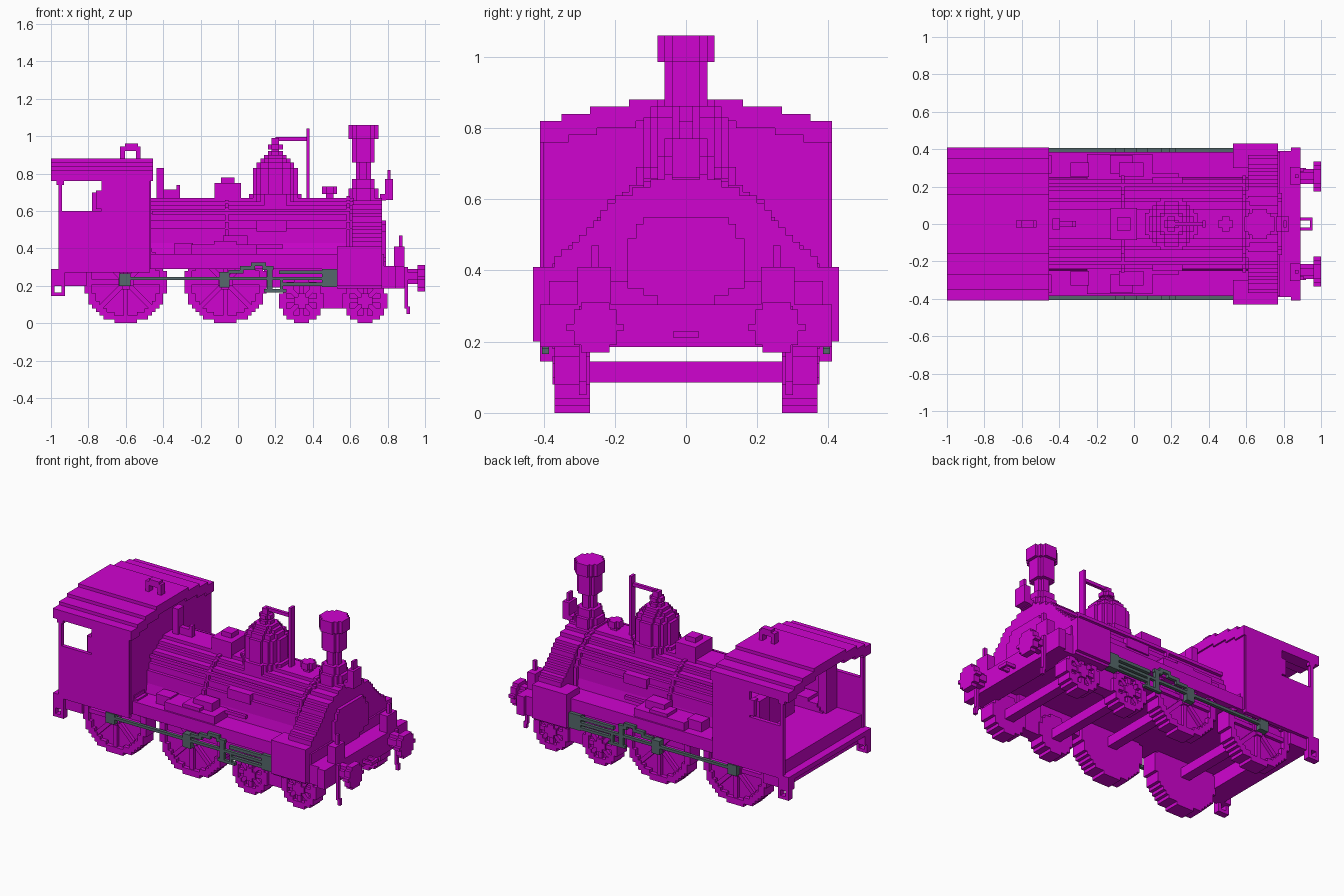
import bpy, bmesh, math

cube = bpy.data.objects.get("Cube")
if cube:
    bpy.data.objects.remove(cube, do_unlink=True)

V = 0.02  # block size of the stepped shapes


def material(name, col):
    m = bpy.data.materials.new(name)
    m.use_nodes = True
    m.diffuse_color = (*col, 1)
    m.node_tree.nodes["Principled BSDF"].inputs["Base Color"].default_value = (*col, 1)
    return m


MAGENTA = material("magenta", (0.63, 0.001, 0.63))
GREY = material("slate grey", (0.09, 0.14, 0.145))


def prism(name, pts, axis, a, b, mat=MAGENTA):
    """Extrude a flat outline from a to b along an axis."""
    place = {"X": lambda u, v, w: (w, u, v), "Y": lambda u, v, w: (u, w, v),
             "Z": lambda u, v, w: (u, v, w)}[axis]
    bm = bmesh.new()
    lo = [bm.verts.new(place(u, v, a)) for u, v in pts]
    hi = [bm.verts.new(place(u, v, b)) for u, v in pts]
    bm.faces.new(lo)
    bm.faces.new(hi)
    n = len(pts)
    for i in range(n):
        bm.faces.new((lo[i], lo[(i + 1) % n], hi[(i + 1) % n], hi[i]))
    bmesh.ops.recalc_face_normals(bm, faces=bm.faces)
    me = bpy.data.meshes.new(name)
    bm.to_mesh(me)
    bm.free()
    me.materials.append(mat)
    ob = bpy.data.objects.new(name, me)
    bpy.context.collection.objects.link(ob)


def box(name, x0, x1, y0, y1, z0, z1, mat=MAGENTA):
    prism(name, [(x0, y0), (x1, y0), (x1, y1), (x0, y1)], "Z", z0, z1, mat)


def pair(name, x0, x1, y0, y1, z0, z1, mat=MAGENTA):
    """The same box on the front (-y) and back (+y) sides."""
    box("front_side_" + name, x0, x1, -y1, -y0, z0, z1, mat)
    box("back_side_" + name, x0, x1, y0, y1, z0, z1, mat)


def stairs(rows, base):
    """Right-hand stepped edge; rows are (half width, top) from the bottom up."""
    pts = []
    for w, top in rows:
        pts += [(w, base), (w, top)]
        base = top
    return pts


def mirrored(half, c=0):
    return [(c + u, v) for u, v in half] + [(c - u, v) for u, v in reversed(half)]


def disc_half(r, cv):
    rows = []
    for i in range(round(2 * r / V)):
        h = -r + (i + 0.5) * V
        rows.append((max(V / 2, round(math.sqrt(r * r - h * h) / V) * V), cv + h + V / 2))
    return stairs(rows, cv - r)


def disc(r, cu, cv):
    return mirrored(disc_half(r, cv), cu)


def turned(name, cx, rows, base):
    """Stack of stepped discs; rows are (radius, top)."""
    for i, (r, top) in enumerate(rows):
        prism(f"{name}_{i + 1}", disc(r, cx, 0), "Z", base, top)
        base = top


# Running board, floor and frame
box("running_board", -0.95, 0.78, -0.385, 0.385, 0.29, 0.37)
box("rear_frame", -0.95, -0.81, -0.39, 0.39, 0.2, 0.3)
box("rear_beam", -1.0, -0.93, -0.41, 0.41, 0.26, 0.29)
box("front_platform", 0.76, 0.89, -0.39, 0.39, 0.185, 0.305)
box("front_beam", 0.84, 0.89, -0.41, 0.41, 0.185, 0.305)
pair("bogie_frame", 0.44, 0.6, 0.28, 0.35, 0.08, 0.29)
pair("valve_hanger", 0.14, 0.46, 0.29, 0.35, 0.19, 0.29)

# Hanging rear steps
for x in (-1.0, -0.945):
    pair("step_leg", x, x + 0.02, 0.37, 0.41, 0.16, 0.27)
pair("step_tread", -1.0, -0.925, 0.37, 0.41, 0.145, 0.165)
pair("step_bracket", -1.0, -0.925, 0.35, 0.41, 0.2, 0.27)

# Cab
pair("cab_lower_side", -0.96, -0.73, 0.385, 0.41, 0.27, 0.6)
pair("cab_side", -0.73, -0.47, 0.385, 0.41, 0.27, 0.8)
pair("cab_window_trim", -0.76, -0.73, 0.37, 0.41, 0.61, 0.71)
pair("cab_post", -0.96, -0.94, 0.385, 0.41, 0.6, 0.78)
pair("cab_post_cap", -0.97, -0.93, 0.385, 0.41, 0.74, 0.78)
pair("cab_locker", -0.78, -0.72, 0.28, 0.385, 0.37, 0.7)
roof = [(0.41, 0.82), (0.35, 0.84), (0.27, 0.86), (0.16, 0.88)]
under = stairs([(w - 0.02, t - 0.06) for w, t in roof], 0.76)
prism("cab_roof", mirrored(stairs(roof, 0.76)) + [(-u, v) for u, v in under] + under[::-1], "X", -1.0, -0.455)
prism("cab_front_wall", mirrored(stairs([(w - 0.01, t - 0.02) for w, t in roof], 0.29)), "X", -0.49, -0.465)
box("boiler_backhead", -0.62, -0.48, -0.19, 0.19, 0.36, 0.6)
for x in (-0.63, -0.545):
    box("roof_whistle_foot", x, x + 0.025, -0.02, 0.02, 0.88, 0.945)
box("roof_whistle_top", -0.605, -0.535, -0.02, 0.02, 0.92, 0.96)

# Boiler with straight lower sides, and bands
for label, r, x0, x1 in (("boiler", 0.25, -0.48, 0.62), ("middle_band", 0.26, -0.07, -0.05),
                         ("front_band", 0.26, 0.58, 0.6)):
    upper = [p for p in disc_half(r, 0.42) if p[1] > 0.42]
    prism(label, mirrored([(r, 0.36)] + upper), "X", x0, x1)
pair("handrail", -0.46, 0.6, 0.2, 0.22, 0.58, 0.6)
pair("splasher", -0.25, 0.1, 0.24, 0.375, 0.36, 0.42)
pair("rear_injector", -0.34, -0.24, 0.25, 0.33, 0.36, 0.43)
pair("middle_injector", -0.08, 0.05, 0.25, 0.33, 0.36, 0.47)
pair("feed_valve", 0.1, 0.26, 0.2, 0.25, 0.49, 0.55)
pair("feed_pipe", 0.05, 0.24, 0.25, 0.27, 0.4, 0.42)

# Smokebox with flared saddle, door and cylinders
saddle = [(0.39, 0.41), (0.37, 0.44), (0.35, 0.46), (0.32, 0.48), (0.3, 0.5), (0.28, 0.52),
          (0.26, 0.54), (0.24, 0.57), (0.22, 0.59), (0.2, 0.61), (0.15, 0.635), (0.1, 0.655), (0.06, 0.67)]
prism("smokebox", mirrored(stairs(saddle, 0.3)), "X", 0.61, 0.77)
prism("smokebox_door", mirrored(stairs([(0.08, 0.33), (0.12, 0.35), (0.165, 0.49), (0.14, 0.53),
                                        (0.12, 0.55)], 0.305)), "X", 0.77, 0.79)
pair("cylinder", 0.53, 0.77, 0.3, 0.43, 0.2, 0.41)
pair("cylinder_foot", 0.53, 0.77, 0.3, 0.41, 0.185, 0.2)

# Chimney, dome and roof fittings
turned("chimney", 0.67, [(0.08, 0.72), (0.06, 0.77), (0.04, 0.86), (0.06, 0.985), (0.08, 1.06)], 0.64)
turned("steam_dome", 0.2, [(0.14, 0.69), (0.12, 0.83), (0.1, 0.86), (0.08, 0.88), (0.06, 0.9),
                           (0.04, 0.92), (0.02, 0.93), (0.04, 0.955), (0.02, 0.99)], 0.62)
box("dome_pipe", 0.2, 0.38, -0.01, 0.01, 0.975, 0.995)
box("dome_pipe_riser", 0.365, 0.382, -0.02, 0.02, 0.65, 1.04)
box("sand_box", -0.125, 0.015, -0.085, 0.085, 0.64, 0.75)
box("sand_box_lid", -0.09, -0.02, -0.035, 0.035, 0.75, 0.78)
box("whistle", -0.435, -0.395, -0.03, 0.03, 0.65, 0.83)
box("whistle_valve", -0.395, -0.31, -0.015, 0.015, 0.65, 0.715)
box("whistle_lever", -0.33, -0.31, -0.015, 0.015, 0.7, 0.74)
turned("safety_valve", 0.49, [(0.02, 0.69), (0.04, 0.73)], 0.65)

# Lamps
box("top_lamp", 0.785, 0.83, -0.04, 0.04, 0.66, 0.77)
box("top_lamp_foot", 0.76, 0.79, -0.04, 0.04, 0.655, 0.69)
box("top_lamp_handle", 0.8, 0.815, -0.02, 0.02, 0.77, 0.82)
pair("lamp", 0.835, 0.89, 0.21, 0.305, 0.305, 0.41)
pair("lamp_handle", 0.86, 0.88, 0.245, 0.265, 0.41, 0.47)

# Buffers, coupling and hoses
for side, y in (("front_side", -0.255), ("back_side", 0.255)):
    prism(side + "_buffer_stem", disc(0.04, y, 0.25), "X", 0.88, 0.96)
    prism(side + "_buffer_head", disc(0.07, y, 0.24), "X", 0.96, 1.0)
pair("coupling_link", 0.89, 0.955, 0.02, 0.035, 0.21, 0.23)
box("coupling_bar", 0.94, 0.955, -0.035, 0.035, 0.21, 0.23)
pair("brake_hose", 0.89, 0.91, 0.28, 0.3, 0.08, 0.3)
pair("brake_hose_end", 0.9, 0.92, 0.28, 0.3, 0.05, 0.09)

# Wheels with stepped rims, spokes and axles
for label, cx, r in (("rear_drive", -0.6, 0.22), ("middle_drive", -0.067, 0.22),
                     ("rear_bogie", 0.34, 0.12), ("front_bogie", 0.68, 0.12)):
    outer, inner = disc_half(r, r), disc_half(r - 0.04, r)
    rim = [(0, 0)] + outer + [(0, 2 * r), (0, 2 * r - 0.04)] + inner[::-1] + [(0, 0.04)]
    for side, s in (("front_side", -1), ("back_side", 1)):
        name = f"{side}_{label}"
        prism(name + "_wheel", disc(r - 0.02, cx, r), "Y", s * 0.27, s * 0.345)
        prism(name + "_rim_left", [(cx + u, v) for u, v in rim], "Y", s * 0.27, s * 0.37)
        prism(name + "_rim_right", [(cx - u, v) for u, v in rim], "Y", s * 0.27, s * 0.37)
        prism(name + "_hub", disc(0.04, cx, r), "Y", s * 0.34, s * 0.375)
        for k in range(4):
            a = k * math.pi / 4
            c, d = math.cos(a), math.sin(a)
            q = r - 0.03
            bar = [(-q, -0.013), (q, -0.013), (q, 0.013), (-q, 0.013)]
            prism(name + "_spoke", [(cx + u * c - v * d, r + u * d + v * c) for u, v in bar],
                  "Y", s * 0.335, s * 0.365)
    box(label + "_axle", cx - 0.03, cx + 0.03, -0.28, 0.28, r - 0.035, r + 0.025)

# Grey side rods and valve gear
G = GREY
pair("rod", -0.6, 0.48, 0.385, 0.405, 0.23, 0.247, G)
pair("rear_crank", -0.635, -0.575, 0.365, 0.407, 0.2, 0.265, G)
pair("middle_crank", -0.1, -0.045, 0.365, 0.407, 0.19, 0.275, G)
for x0, x1, z in ((-0.05, 0.03, 0.265), (0.01, 0.09, 0.285), (0.07, 0.15, 0.305), (0.13, 0.19, 0.285)):
    pair("valve_rod", x0, x1, 0.385, 0.405, z, z + 0.02, G)
pair("valve_link", 0.155, 0.185, 0.385, 0.405, 0.17, 0.3, G)
pair("valve_foot", 0.14, 0.26, 0.385, 0.405, 0.165, 0.182, G)
pair("valve_foot_post", 0.225, 0.24, 0.385, 0.405, 0.18, 0.23, G)
pair("upper_slide_bar", 0.22, 0.48, 0.385, 0.405, 0.262, 0.282, G)
pair("lower_slide_bar", 0.24, 0.48, 0.385, 0.405, 0.2, 0.217, G)
pair("slide_bar_end", 0.45, 0.53, 0.36, 0.407, 0.195, 0.29, G)
